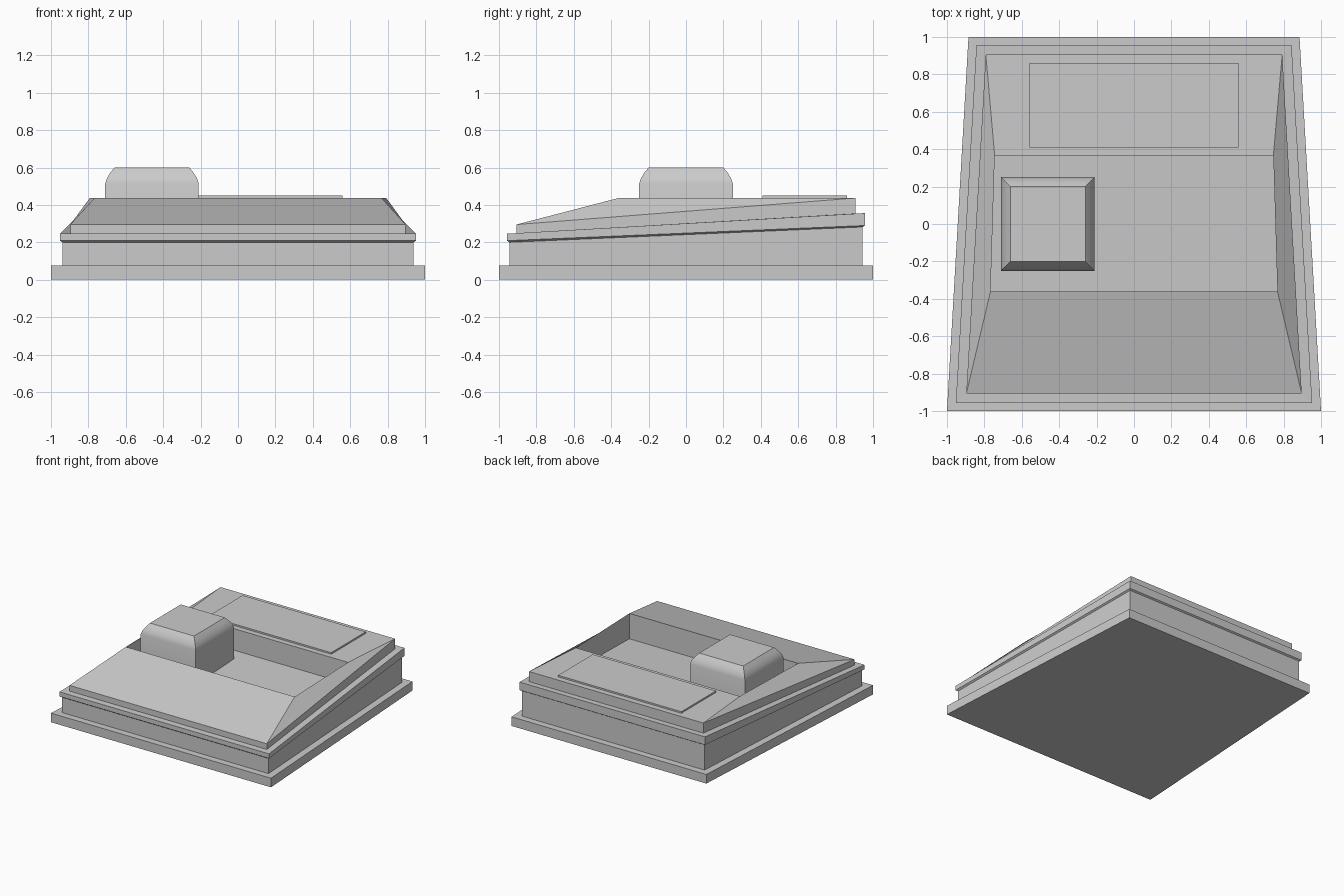
import bpy, bmesh

if "Cube" in bpy.data.objects:
    bpy.data.objects.remove(bpy.data.objects["Cube"])


def ring(inset, z_front, z_back):
    """Corner loop of the tapered plan, inset from the base outline."""
    e = 1 - inset * 0.95
    if inset == 0:
        e = 1
    wf = 0.9425 + 0.0575 * e - inset
    wb = 0.9425 - 0.0575 * e - inset
    return [(-wf, -e, z_front), (wf, -e, z_front), (wb, e, z_back), (-wb, e, z_back)]


def rect(x0, x1, y0, y1, z):
    return [(x0, y0, z), (x1, y0, z), (x1, y1, z), (x0, y1, z)]


def loft(name, rings, caps=True):
    """Skin consecutive four-corner rings, optionally closing both ends."""
    bm = bmesh.new()
    loops = [[bm.verts.new(p) for p in r] for r in rings]
    for a, b in zip(loops, loops[1:]):
        for i in range(4):
            j = (i + 1) % 4
            bm.faces.new((a[i], a[j], b[j], b[i]))
    if caps:
        bm.faces.new(loops[0][::-1])
        bm.faces.new(loops[-1])
    mesh = bpy.data.meshes.new(name)
    bm.to_mesh(mesh)
    bm.free()
    obj = bpy.data.objects.new(name, mesh)
    bpy.context.collection.objects.link(obj)
    return obj


# Foundation slab
loft("base_plate", [ring(0, 0, 0), ring(0, 0.075, 0.075)])

# Main walls, whose sloping top is also the floor of the recess
loft("body", [ring(0.058, 0.075, 0.075), ring(0.058, 0.203, 0.285)])

# Projecting sloped ledge, open in the middle
loft("ledge", [ring(0.058, 0.2, 0.282), ring(0.045, 0.209, 0.29),
               ring(0.045, 0.246, 0.356), ring(0.1, 0.248, 0.354)], caps=False)

# Sloped roof running up to the recess edge, then down to its floor
F, B = (0.767, -0.36), (0.745, 0.365)


def opening(zf, zb):
    return [(-F[0], F[1], zf), (F[0], F[1], zf), (B[0], B[1], zb), (-B[0], B[1], zb)]


loft("roof", [ring(0.098, 0.245, 0.352), ring(0.098, 0.295, 0.437),
              opening(0.437, 0.437), opening(0.225, 0.255)], caps=False)

# Thin raised panel at the back
loft("roof_panel", [rect(-0.56, 0.56, 0.41, 0.86, 0.43),
                    rect(-0.56, 0.56, 0.41, 0.86, 0.45)])

# Block with rounded-off top standing in the recess
profile = [(0, 0.215), (0, 0.515), (0.01, 0.545), (0.028, 0.573), (0.05, 0.6)]
block = loft("roof_block", [rect(-0.71 + d, -0.21 - d, -0.25 + d, 0.25 - d, z)
                            for d, z in profile])
bpy.context.view_layer.objects.active = block
block.select_set(True)
bpy.ops.object.shade_smooth_by_angle(angle=0.45)
